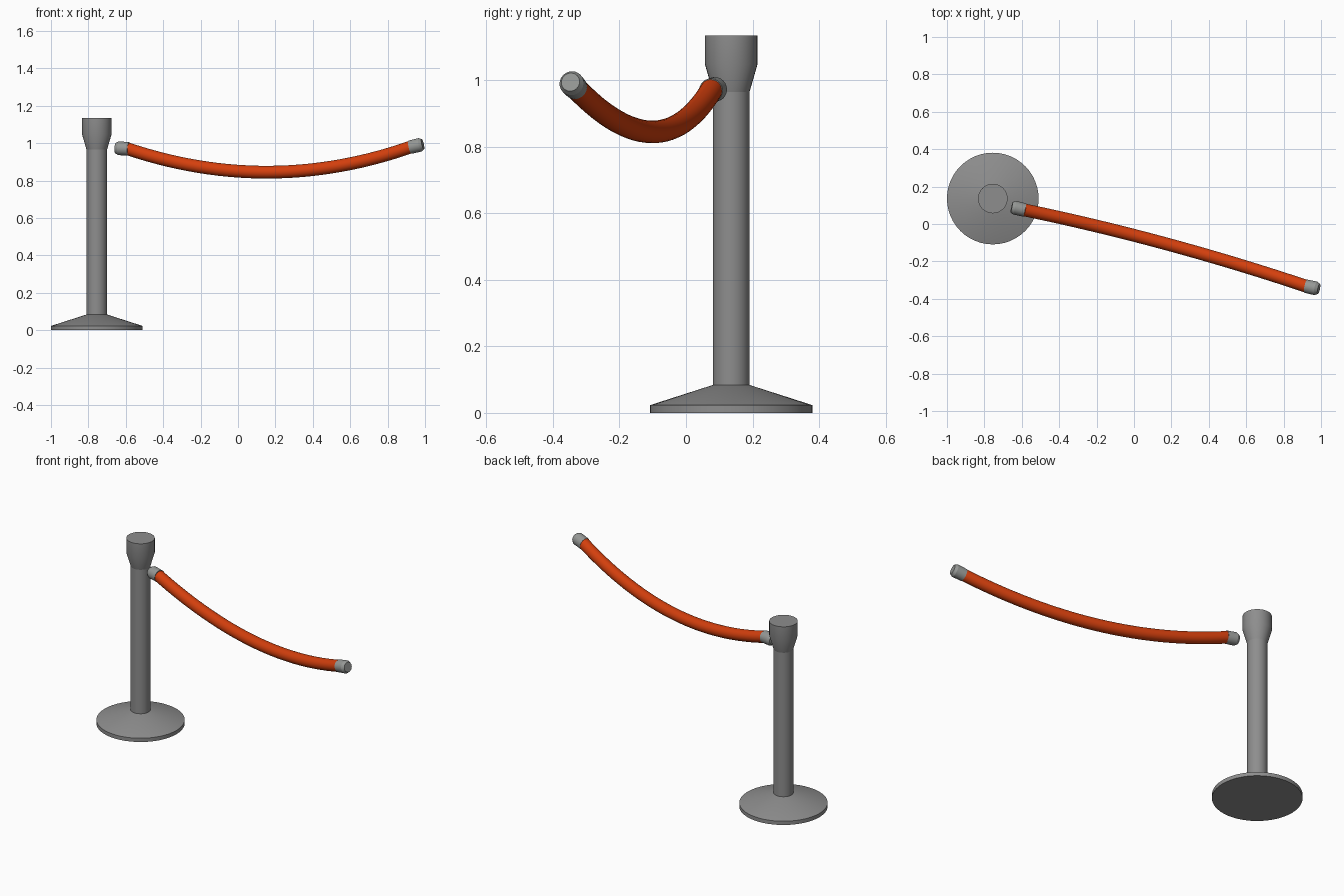
import bpy, bmesh, math
from mathutils import Vector

cube = bpy.data.objects.get("Cube")
if cube:
    bpy.data.objects.remove(cube, do_unlink=True)


def material(name, rgb):
    mat = bpy.data.materials.new(name)
    mat.use_nodes = True
    mat.diffuse_color = (*rgb, 1)
    mat.node_tree.nodes["Principled BSDF"].inputs["Base Color"].default_value = (*rgb, 1)
    return mat


grey = material("grey metal", (0.27, 0.27, 0.27))
light_grey = material("light grey metal", (0.30, 0.31, 0.30))
red = material("orange red rope", (0.66, 0.05, 0.004))


def finish(name, bm, mat):
    """Turn a bmesh into a shaded, coloured object."""
    bmesh.ops.recalc_face_normals(bm, faces=bm.faces)
    mesh = bpy.data.meshes.new(name)
    bm.to_mesh(mesh)
    bm.free()
    mesh.materials.append(mat)
    obj = bpy.data.objects.new(name, mesh)
    bpy.context.collection.objects.link(obj)
    bpy.ops.object.select_all(action='DESELECT')
    obj.select_set(True)
    bpy.context.view_layer.objects.active = obj
    bpy.ops.object.shade_smooth_by_angle(angle=math.radians(25))
    return obj


def tube(name, stations, mat, sides):
    """Skin closed rings given as (centre, axis, radius)."""
    bm = bmesh.new()
    rings = []
    for centre, axis, radius in stations:
        turn = axis.to_track_quat('Z', 'Y')
        angles = [2 * math.pi * i / sides for i in range(sides)]
        rings.append([bm.verts.new(centre + turn @ Vector((radius * math.cos(a), radius * math.sin(a), 0)))
                      for a in angles])
    for low, high in zip(rings, rings[1:]):
        for i in range(sides):
            j = (i + 1) % sides
            bm.faces.new((low[i], low[j], high[j], high[i]))
    bm.faces.new(rings[0][::-1])
    bm.faces.new(rings[-1])
    return finish(name, bm, mat)


def lathe(name, start, axis, profile, mat, sides=32):
    """Revolve (radius, distance) pairs about an axis."""
    axis = axis.normalized()
    return tube(name, [(start + axis * d, axis, r) for r, d in profile], mat, sides)


# Post: weighted base, column and flared head
foot = Vector((-0.755, 0.136, 0))
up = Vector((0, 0, 1))
lathe("base", foot, up, [(0.245, 0), (0.245, 0.023), (0.055, 0.084)], grey, 48)
lathe("column", foot, up, [(0.055, 0.06), (0.055, 0.97)], grey)
lathe("head", foot, up, [(0.055, 0.965), (0.079, 1.048), (0.079, 1.135)], grey)

# Rope: sagging curve through its lowest point
start = Vector((-0.59, 0.076, 0.97))
end = Vector((0.925, -0.334, 0.98))
middle = Vector((0.168, -0.105, 0.845))
pull = 2 * middle - (start + end) / 2
steps = 28
path = []
for k in range(steps + 1):
    t = k / steps
    point = start * (1 - t) ** 2 + pull * 2 * t * (1 - t) + end * t ** 2
    tangent = (pull - start) * (1 - t) + (end - pull) * t
    path.append((point, tangent.normalized(), 0.034))
tube("rope", path, red, 24)

# Chamfered metal caps at both rope ends
cap = [(0.036, -0.006), (0.037, 0.05), (0.028, 0.066)]
lathe("right_rope_cap", start, Vector((-0.96, 0.22, 0.06)), cap, light_grey, 24)
lathe("left_rope_cap", end, Vector((0.94, -0.2, 0.22)), cap, light_grey, 24)
